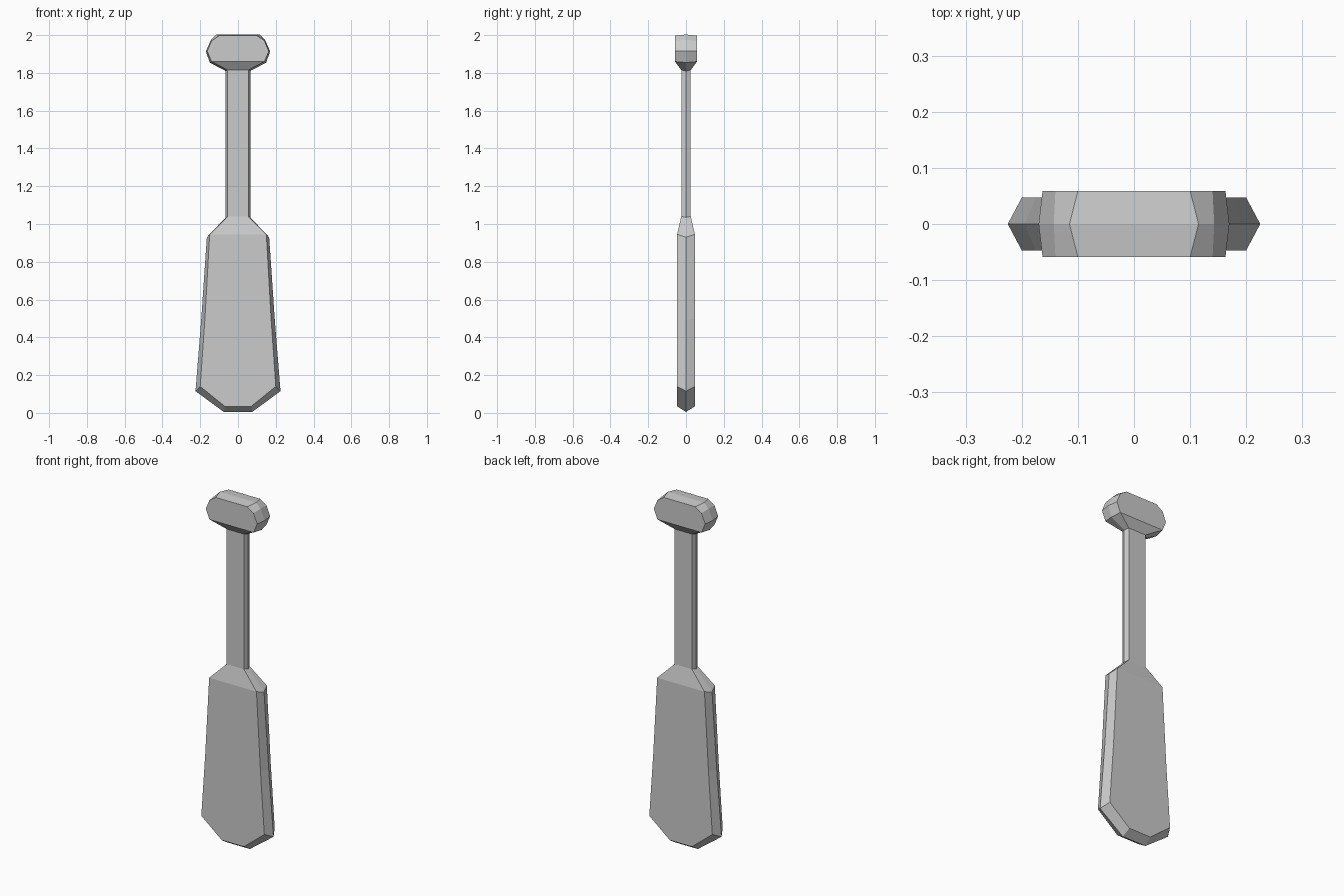
import bpy, bmesh

if "Cube" in bpy.data.objects:
    bpy.data.objects.remove(bpy.data.objects["Cube"])


def loft(name, rings, cap_start=False, cap_end=False):
    """Six-sided loft; ring = (face x, face y, face z, ridge x, ridge z)."""
    bm = bmesh.new()
    loops = []
    for xf, y, zf, xm, zm in rings:
        pts = [(-xf, -y, zf), (xf, -y, zf), (xm, 0, zm),
               (xf, y, zf), (-xf, y, zf), (-xm, 0, zm)]
        loops.append([bm.verts.new(p) for p in pts])
    for a, b in zip(loops, loops[1:]):
        for i in range(6):
            j = (i + 1) % 6
            bm.faces.new((a[i], a[j], b[j], b[i]))
    # each end closes with two slopes meeting on the centre ridge
    if cap_start:
        v = loops[0]
        bm.faces.new((v[5], v[2], v[1], v[0]))
        bm.faces.new((v[4], v[3], v[2], v[5]))
    if cap_end:
        v = loops[-1]
        bm.faces.new((v[0], v[1], v[2], v[5]))
        bm.faces.new((v[5], v[2], v[3], v[4]))
    bm.normal_update()
    mesh = bpy.data.meshes.new(name)
    bm.to_mesh(mesh)
    bm.free()
    obj = bpy.data.objects.new(name, mesh)
    bpy.context.collection.objects.link(obj)
    return obj


shaft_bottom = (0.055, 0.025, 1.04, 0.065, 1.035)
shaft_top = (0.055, 0.025, 1.815, 0.065, 1.81)

# flared blade with bevelled rim and sloping shoulders
loft("blade", [
    (0.07, 0.047, 0.035, 0.075, 0.005),
    (0.20, 0.047, 0.14, 0.225, 0.115),
    (0.175, 0.047, 0.50, 0.195, 0.49),
    (0.15, 0.047, 0.945, 0.165, 0.93),
    shaft_bottom,
], cap_start=True)

# slim hexagonal shaft
loft("shaft", [shaft_bottom, shaft_top])

# wide faceted grip
loft("grip", [
    shaft_top,
    (0.14, 0.059, 1.86, 0.15, 1.855),
    (0.163, 0.059, 1.915, 0.17, 1.915),
    (0.14, 0.059, 1.97, 0.143, 1.975),
    (0.10, 0.059, 1.997, 0.115, 2.0 + 0.003),
], cap_end=True)
